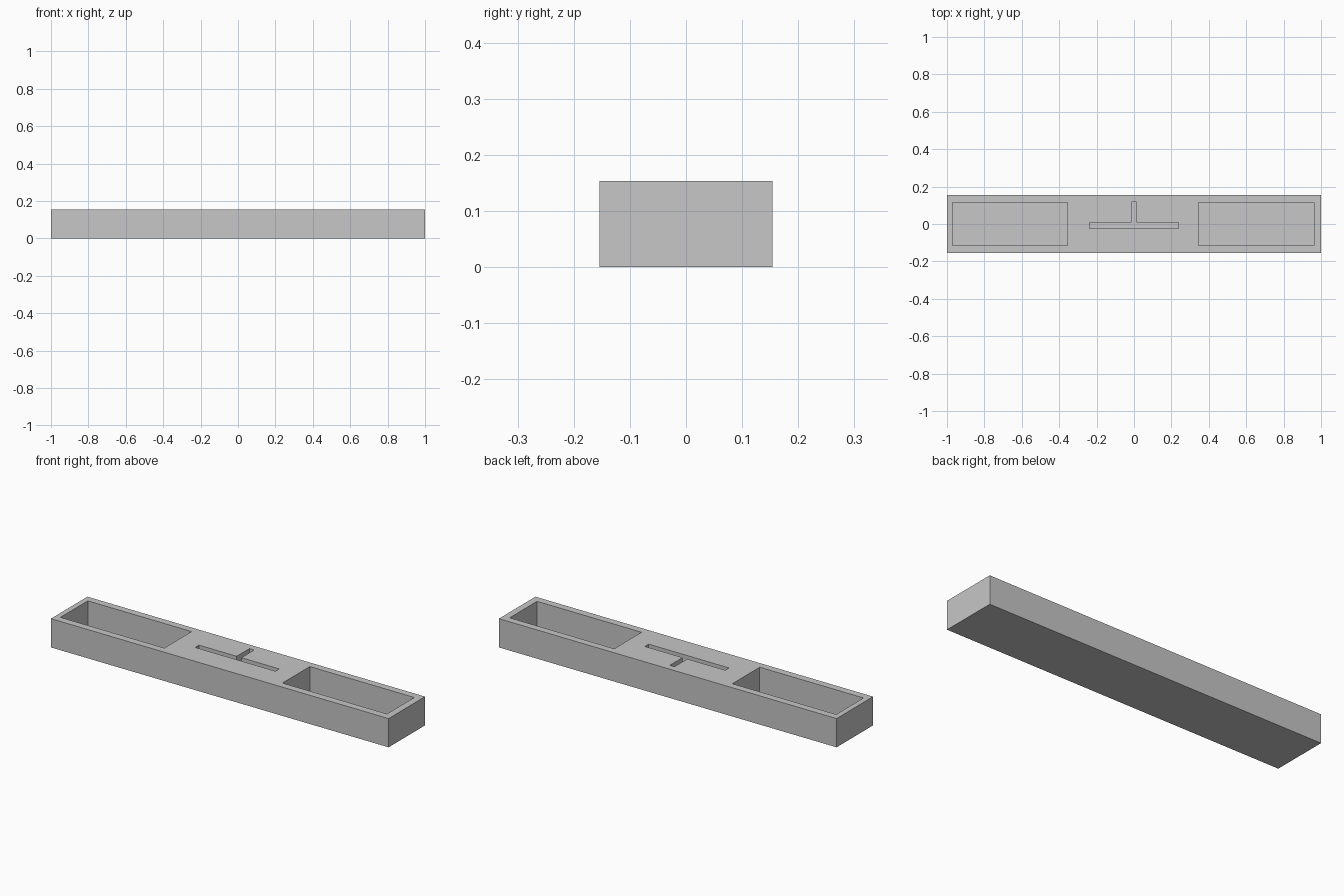
import bpy
import bmesh

cube = bpy.data.objects.get("Cube")
if cube:
    bpy.data.objects.remove(cube, do_unlink=True)

HEIGHT = 0.154
FLOOR = 0.0154

grey = bpy.data.materials.new("light grey")
grey.use_nodes = True
colour = (0.57, 0.57, 0.57, 1)
grey.diffuse_color = colour
grey.node_tree.nodes["Principled BSDF"].inputs["Base Color"].default_value = colour


def prism(name, outline, z0, z1):
    """Extrude a flat outline from z0 up to z1."""
    bm = bmesh.new()
    face = bm.faces.new([bm.verts.new((x, y, z0)) for x, y in outline])
    top = bmesh.ops.extrude_face_region(bm, geom=[face])["geom"]
    verts = [v for v in top if isinstance(v, bmesh.types.BMVert)]
    bmesh.ops.translate(bm, verts=verts, vec=(0, 0, z1 - z0))
    bmesh.ops.recalc_face_normals(bm, faces=bm.faces)
    mesh = bpy.data.meshes.new(name)
    bm.to_mesh(mesh)
    bm.free()
    mesh.materials.append(grey)
    obj = bpy.data.objects.new(name, mesh)
    bpy.context.collection.objects.link(obj)
    return obj


def rectangle(x0, x1, y0, y1):
    return [(x0, y0), (x1, y0), (x1, y1), (x0, y1)]


# Solid bar
body = prism("tray_body", rectangle(-1, 1, -HEIGHT, HEIGHT), 0, HEIGHT)

# Two long pockets and the T-shaped slot between them
bar, stem = 0.238, 0.014
bottom, shoulder, tip = -0.023, 0.009, 0.117
t_outline = [(-bar, bottom), (bar, bottom), (bar, shoulder), (stem, shoulder),
             (stem, tip), (-stem, tip), (-stem, shoulder), (-bar, shoulder)]
recesses = {
    "right_pocket_cutter": rectangle(-0.971, -0.356, -0.115, 0.116),
    "left_pocket_cutter": rectangle(0.344, 0.963, -0.115, 0.116),
    "slot_cutter": t_outline,
}
for name, outline in recesses.items():
    cutter = prism(name, outline, FLOOR, HEIGHT + 0.1)
    cutter.hide_render = True
    cutter.hide_set(True)
    cutter.display_type = "WIRE"
    cut = body.modifiers.new(name, "BOOLEAN")
    cut.operation = "DIFFERENCE"
    cut.solver = "EXACT"
    cut.object = cutter
